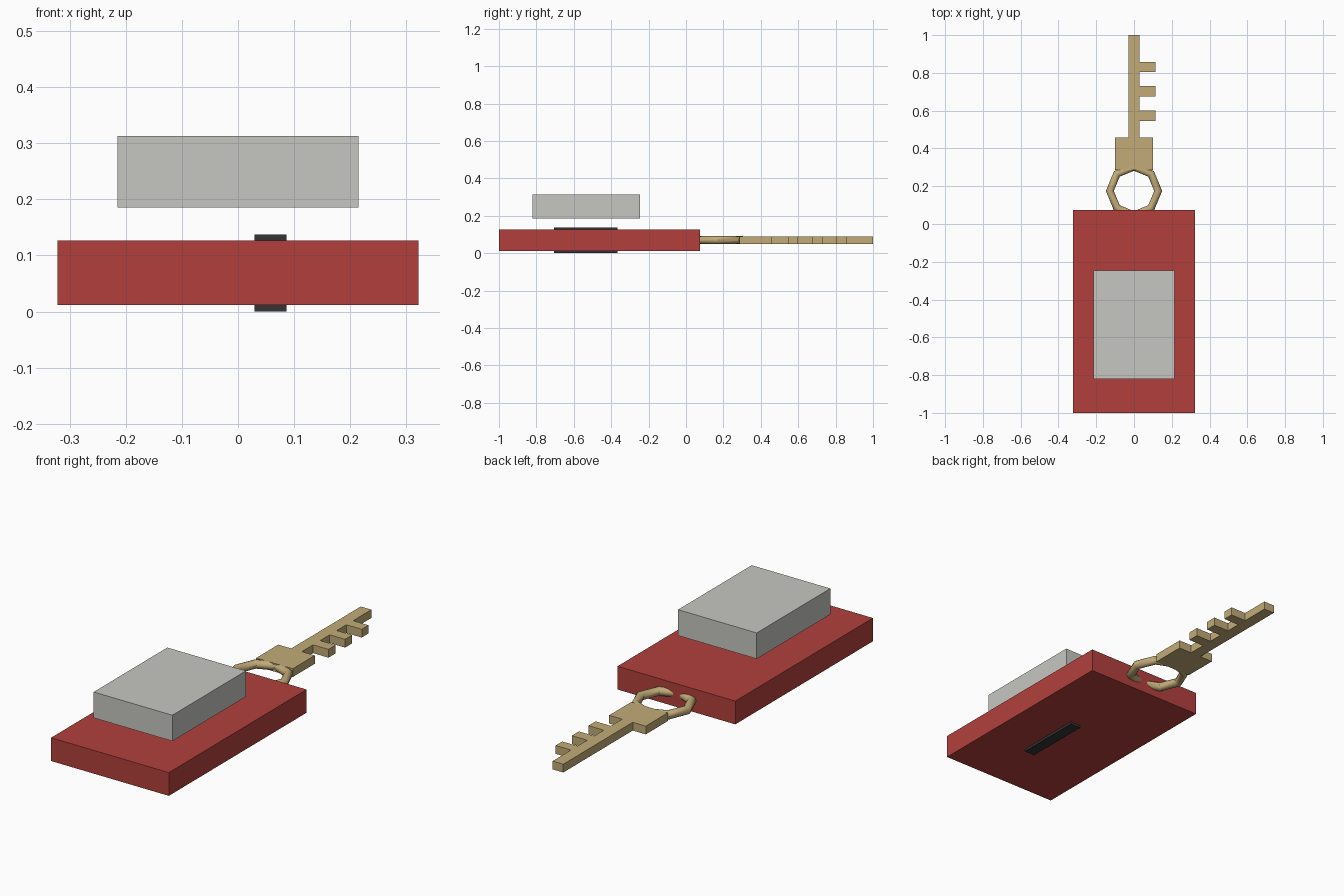
import bpy, bmesh, math

if "Cube" in bpy.data.objects:
    bpy.data.objects.remove(bpy.data.objects["Cube"])


def srgb(r, g, b):
    f = lambda c: c / 12.92 if c <= 0.04045 else ((c + 0.055) / 1.055) ** 2.4
    return (f(r / 255), f(g / 255), f(b / 255), 1)


def material(name, rgb):
    m = bpy.data.materials.new(name)
    m.diffuse_color = srgb(*rgb)
    m.use_nodes = True
    m.node_tree.nodes["Principled BSDF"].inputs["Base Color"].default_value = m.diffuse_color
    return m


RED = material("red plastic", (178, 64, 60))
GREY = material("light grey", (198, 199, 193))
BRASS = material("brass", (194, 171, 120))
BLACK = material("black", (52, 52, 52))


def slab(name, outline, z0, z1, mat):
    """Extrude a flat outline from z0 to z1."""
    bm = bmesh.new()
    face = bm.faces.new([bm.verts.new((x, y, z0)) for x, y in outline])
    top = bmesh.ops.extrude_face_region(bm, geom=[face])["geom"]
    bmesh.ops.translate(bm, vec=(0, 0, z1 - z0),
                        verts=[v for v in top if isinstance(v, bmesh.types.BMVert)])
    bmesh.ops.recalc_face_normals(bm, faces=bm.faces)
    mesh = bpy.data.meshes.new(name)
    bm.to_mesh(mesh)
    bm.free()
    mesh.materials.append(mat)
    ob = bpy.data.objects.new(name, mesh)
    bpy.context.collection.objects.link(ob)
    return ob


def box(name, x0, x1, y0, y1, z0, z1, mat):
    return slab(name, [(x0, y0), (x1, y0), (x1, y1), (x0, y1)], z0, z1, mat)


# Fob: body, raised block floating above it, and bar running through it
box("fob_body", -0.322, 0.322, -1.0, 0.075, 0.012, 0.127, RED)
box("raised_block", -0.215, 0.215, -0.82, -0.245, 0.185, 0.313, GREY)
box("inset_bar", 0.029, 0.086, -0.705, -0.365, 0.0, 0.137, BLACK)

# Key: grip, shaft and three teeth as one profile
outline = [(-0.1, 0.285), (0.1, 0.285), (0.1, 0.457), (0.029, 0.457)]
for y0, y1 in ((0.545, 0.6), (0.675, 0.73), (0.805, 0.857)):
    outline += [(0.029, y0), (0.113, y0), (0.113, y1), (0.029, y1)]
outline += [(0.029, 1.0), (-0.029, 1.0), (-0.029, 0.457), (-0.1, 0.457)]
slab("key", outline, 0.049, 0.09, BRASS)

# Eight-sided ring joining the key to the fob
bpy.ops.mesh.primitive_torus_add(major_segments=8, minor_segments=12,
                                 major_radius=0.128, minor_radius=0.021,
                                 location=(0, 0.175, 0.07))
ring = bpy.context.object
ring.name = "key_ring"
ring.data.materials.append(BRASS)
bpy.ops.object.shade_smooth_by_angle(angle=math.radians(40))
